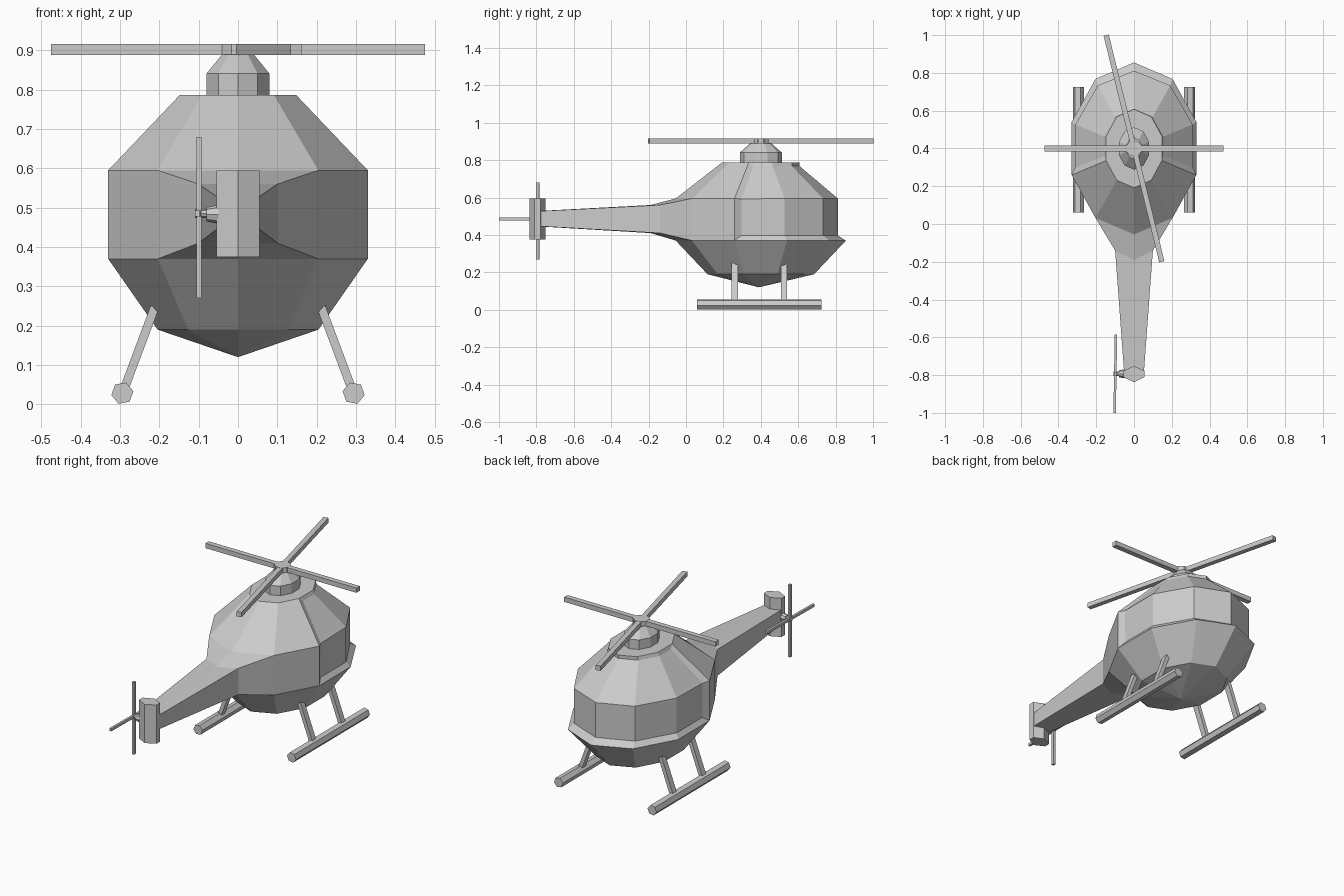
import bpy, bmesh
from math import sin, cos, pi, radians
from mathutils import Vector, Matrix

if "Cube" in bpy.data.objects:
    bpy.data.objects.remove(bpy.data.objects["Cube"])


def finish(bm, name):
    bmesh.ops.recalc_face_normals(bm, faces=bm.faces[:])
    mesh = bpy.data.meshes.new(name)
    bm.to_mesh(mesh)
    bm.free()
    ob = bpy.data.objects.new(name, mesh)
    bpy.context.collection.objects.link(ob)
    return ob


def loft(rows, n=10, cy=0.4):
    """Stack elliptical rings (z, rx, ry) with n sides."""
    bm = bmesh.new()
    rings = [[bm.verts.new((rx * cos(pi / 2 + 2 * pi * i / n),
                            cy + ry * sin(pi / 2 + 2 * pi * i / n), z))
              for i in range(n)] for z, rx, ry in rows]
    bands = [[bm.faces.new((a[i], a[(i + 1) % n], b[(i + 1) % n], b[i]))
              for i in range(n)] for a, b in zip(rings, rings[1:])]
    bm.faces.new(rings[-1])
    return bm, rings, bands


def box(bm, size, matrix):
    bmesh.ops.create_cube(bm, size=1, matrix=matrix @ Matrix.Diagonal((*size, 1)))


def rod(bm, a, b, r1, r2, n, roll=0):
    a, b = Vector(a), Vector(b)
    m = Matrix.Translation((a + b) / 2) @ (b - a).to_track_quat('Z', 'Y').to_matrix().to_4x4()
    bmesh.ops.create_cone(bm, cap_ends=True, segments=n, radius1=r1, radius2=r2,
                          depth=(b - a).length, matrix=m @ Matrix.Rotation(roll, 4, 'Z'))


# Body: ten-sided hull
bm, rings, bands = loft([(0.19, 0.215, 0.285), (0.37, 0.347, 0.455),
                         (0.595, 0.347, 0.455), (0.787, 0.155, 0.208)])
tip = bm.verts.new((0, 0.39, 0.12))
for i in range(10):
    bm.faces.new((rings[0][(i + 1) % 10], rings[0][i], tip))
bmesh.ops.recalc_face_normals(bm, faces=bm.faces[:])

# Tail boom: pull the two rear faces back in two steps
faces = [bands[1][4], bands[1][5]]
for half, y_side, y_mid, lo, hi in ((0.1, -0.14, -0.19, 0.41, 0.56),
                                    (0.052, -0.79, -0.81, 0.447, 0.527)):
    geom = bmesh.ops.extrude_face_region(bm, geom=faces)['geom']
    old = [f for f in faces if f.is_valid]
    if old:
        bmesh.ops.delete(bm, geom=old, context='FACES_ONLY')
    faces = [g for g in geom if isinstance(g, bmesh.types.BMFace)]
    zc = 0.4825
    for v in {v for f in faces for v in f.verts}:
        side = 0 if abs(v.co.x) < 0.01 else (1 if v.co.x > 0 else -1)
        v.co = (side * half, y_side if side else y_mid, hi if v.co.z > zc else lo)

# Windscreen: inset the front faces and sink them behind a frame
glass = [bands[b][i] for b in (1, 2) for i in (0, 1, 2, 7, 8, 9)]
bmesh.ops.inset_region(bm, faces=glass, thickness=0.027, depth=0,
                       use_boundary=True, use_even_offset=True)
for v in {v for f in glass for v in f.verts}:
    v.co.x *= 0.94
    v.co.y = 0.4 + (v.co.y - 0.4) * 0.905
finish(bm, "body")

# Rotor mast
bm, _, _ = loft([(0.78, 0.084, 0.112), (0.841, 0.084, 0.112), (0.89, 0.042, 0.056)])
finish(bm, "rotor_mast")

# Main rotor: two crossing blades and a small hub
bm = bmesh.new()
centre = Matrix.Translation((0, 0.4, 0.902))
box(bm, (0.95, 0.03, 0.027), centre)
box(bm, (1.235, 0.028, 0.027), centre @ Matrix.Rotation(radians(103.8), 4, 'Z'))
rod(bm, (0, 0.4, 0.886), (0, 0.4, 0.9165), 0.044, 0.044, 8, pi / 8)
finish(bm, "main_rotor")

# Tail fin: six-sided upright block
bm = bmesh.new()
outline = [(0, -0.838), (0.055, -0.81), (0.055, -0.777),
           (0, -0.752), (-0.055, -0.777), (-0.055, -0.81)]
face = bm.faces.new([bm.verts.new((x, y, 0.375)) for x, y in outline])
top = bmesh.ops.extrude_face_region(bm, geom=[face], use_keep_orig=True)['geom']
bmesh.ops.translate(bm, vec=(0, 0, 0.22), verts=[g for g in top if isinstance(g, bmesh.types.BMVert)])
finish(bm, "tail_fin")

# Tail rotor: stepped axle and crossed blades
bm = bmesh.new()
rod(bm, (-0.05, -0.793, 0.483), (-0.08, -0.793, 0.483), 0.024, 0.018, 8)
rod(bm, (-0.078, -0.793, 0.485), (-0.109, -0.793, 0.485), 0.011, 0.011, 8)
centre = Matrix.Translation((-0.099, -0.793, 0.475)) @ Matrix.Rotation(radians(-1), 4, 'Z')
box(bm, (0.013, 0.017, 0.41), centre)
box(bm, (0.013, 0.414, 0.015), centre @ Matrix.Translation((0, 0, 0.01)))
finish(bm, "tail_rotor")

# Landing gear: a skid and two struts on each side
for s, side in ((1, "right"), (-1, "left")):
    bm = bmesh.new()
    rod(bm, (s * 0.294, 0.06, 0.0285), (s * 0.294, 0.725, 0.0285), 0.0285, 0.0285, 6,
        pi / 6 + s * radians(10))
    finish(bm, side + "_skid")
    bm = bmesh.new()
    for y in (0.26, 0.524):
        m = (Matrix.Translation((s * 0.249, y, 0.147))
             @ Matrix.Rotation(s * radians(-20.5), 4, 'Y'))
        box(bm, (0.022, 0.034, 0.215), m)
    finish(bm, side + "_struts")
